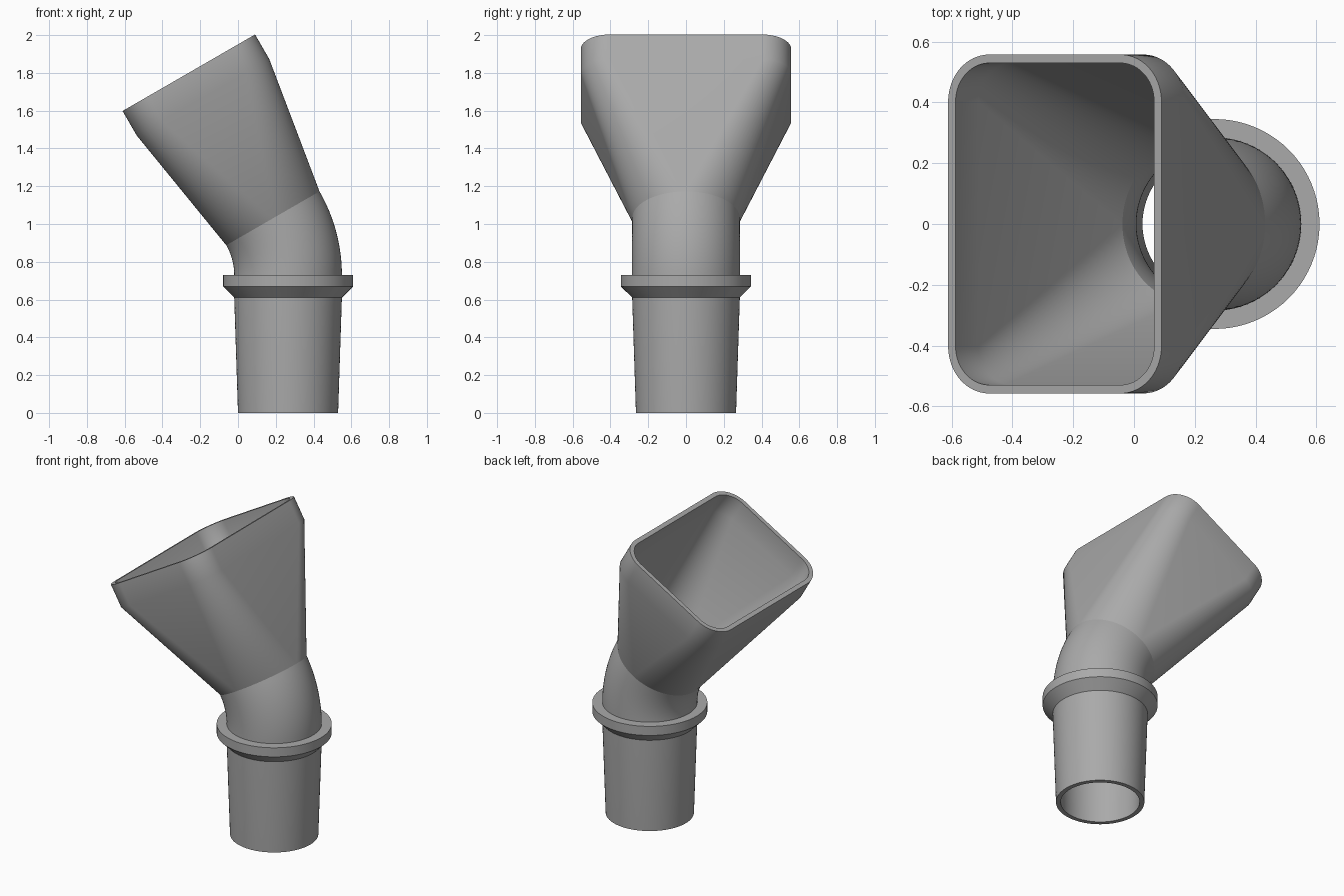
import bpy, bmesh
from math import sin, cos, pi, radians
from mathutils import Vector, Matrix

if "Cube" in bpy.data.objects:
    bpy.data.objects.remove(bpy.data.objects["Cube"], do_unlink=True)

grey = bpy.data.materials.new("mid_grey")
grey.use_nodes = True
colour = (0.4, 0.4, 0.4, 1)
grey.diffuse_color = colour
grey.node_tree.nodes["Principled BSDF"].inputs["Base Color"].default_value = colour

AXIS_X = 0.265      # centre of the upright tube
TUBE_R = 0.285
WALL = 0.028
BEND_R = 0.6
BEND = radians(30)
COLLAR_TOP = 0.73
STEPS = 20          # segments per quarter turn


def section(half_x, half_y, corner, height=0):
    """Rounded rectangle; a circle when all three sizes match."""
    pts = []
    for q, (sx, sy) in enumerate([(1, 1), (-1, 1), (-1, -1), (1, -1)]):
        for i in range(STEPS + 1):
            a = (q + i / STEPS) * pi / 2
            pts.append(Vector((sx * (half_x - corner) + corner * cos(a),
                               sy * (half_y - corner) + corner * sin(a), height)))
    return pts


def circle(r, z=0):
    return section(r, r, r, z)


def bend_frame(angle):
    """Frame at an angle along the elbow, leaning towards -x."""
    return (Matrix.Translation((AXIS_X - BEND_R, 0, COLLAR_TOP))
            @ Matrix.Rotation(-angle, 4, 'Y') @ Matrix.Translation((BEND_R, 0, 0)))


def loft(name, rings, closed=False, smooth=30):
    bm = bmesh.new()
    loops = [[bm.verts.new(p) for p in ring] for ring in rings]
    pairs = list(zip(loops, loops[1:]))
    if closed:
        pairs.append((loops[-1], loops[0]))
    for a, b in pairs:
        n = len(a)
        for i in range(n):
            j = (i + 1) % n
            bm.faces.new((a[i], a[j], b[j], b[i]))
    bmesh.ops.remove_doubles(bm, verts=bm.verts[:], dist=0.00005)
    mesh = bpy.data.meshes.new(name)
    bm.to_mesh(mesh)
    bm.free()
    mesh.materials.append(grey)
    obj = bpy.data.objects.new(name, mesh)
    bpy.context.collection.objects.link(obj)
    bpy.ops.object.select_all(action='DESELECT')
    obj.select_set(True)
    bpy.context.view_layer.objects.active = obj
    bpy.ops.object.shade_smooth_by_angle(angle=radians(smooth))
    return obj


def placed(frame, ring):
    return [frame @ p for p in ring]


# Tapered connector tube, from the inside top round the open end to the outside top
base = Matrix.Translation((AXIS_X, 0, 0))
loft("connector_tube", [placed(base, circle(r, z)) for r, z in (
    (TUBE_R - WALL, COLLAR_TOP), (TUBE_R - WALL, 0.61), (0.265 - WALL, 0),
    (0.265, 0), (TUBE_R, 0.61), (TUBE_R, COLLAR_TOP))])

# Stop collar with a sloping underside
loft("collar", [placed(base, circle(r, z)) for r, z in (
    (TUBE_R, 0.61), (0.345, 0.67), (0.345, COLLAR_TOP), (TUBE_R, COLLAR_TOP))])

# Elbow, outer and inner skins
for name, r, turn in (("elbow_outside", TUBE_R, 1), ("elbow_inside", TUBE_R - WALL, -1)):
    frames = [bend_frame(BEND * i / 16) for i in range(17)][::turn]
    loft(name, [placed(f, circle(r)) for f in frames])

# Flared hood: round to rounded rectangle, then a short straight rim
end = bend_frame(BEND)
hood_rings = []
for inset, heights in ((0, (0, 0.74, 0.89)), (WALL, (0.89, 0.74, 0))):
    for h in heights:
        if h:
            ring = section(0.405 - inset, 0.557 - inset, 0.155 - inset, h)
        else:
            ring = circle(TUBE_R - inset)
        hood_rings.append(placed(end, ring))
loft("flared_hood", hood_rings)
